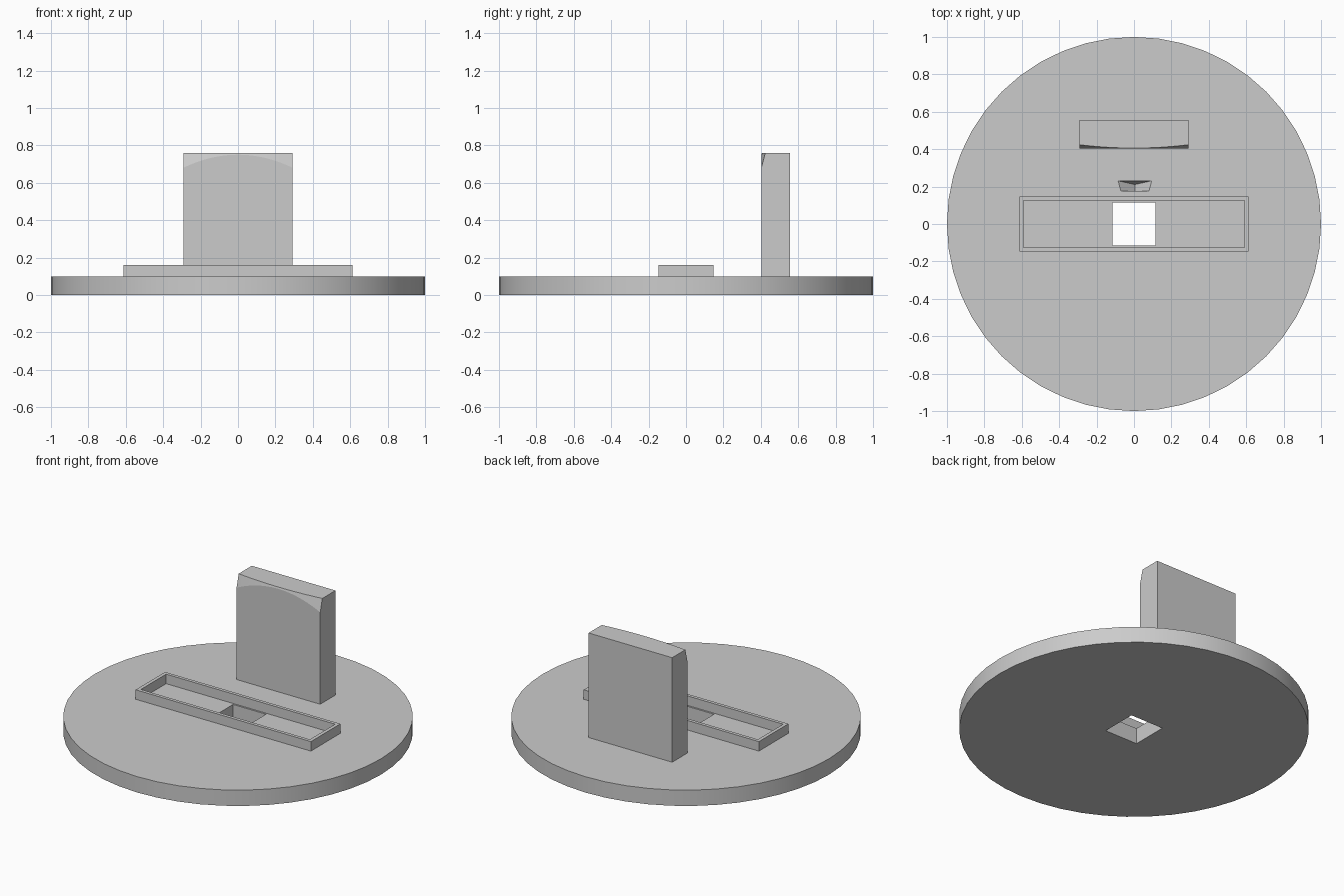
import bpy
import bmesh
from math import radians

default = bpy.data.objects.get("Cube")
if default:
    bpy.data.objects.remove(default, do_unlink=True)

grey = bpy.data.materials.new("light grey")
grey.use_nodes = True
grey.diffuse_color = (0.6, 0.6, 0.6, 1)
grey.node_tree.nodes["Principled BSDF"].inputs["Base Color"].default_value = (0.6, 0.6, 0.6, 1)


def finish(name, bm):
    """Turn a bmesh into a coloured object."""
    bmesh.ops.recalc_face_normals(bm, faces=bm.faces)
    mesh = bpy.data.meshes.new(name)
    bm.to_mesh(mesh)
    bm.free()
    mesh.materials.append(grey)
    obj = bpy.data.objects.new(name, mesh)
    bpy.context.collection.objects.link(obj)
    return obj


def box(name, half_x, half_y, low, high):
    bm = bmesh.new()
    bmesh.ops.create_cube(bm, size=1)
    bmesh.ops.scale(bm, vec=(2 * half_x, 2 * half_y, high - low), verts=bm.verts)
    bmesh.ops.translate(bm, vec=(0, 0, (low + high) / 2), verts=bm.verts)
    return finish(name, bm)


def select(obj):
    bpy.ops.object.select_all(action="DESELECT")
    obj.select_set(True)
    bpy.context.view_layer.objects.active = obj


def cut(obj, cutter):
    """Subtract the cutter, then discard it."""
    mod = obj.modifiers.new("cut", "BOOLEAN")
    mod.operation = "DIFFERENCE"
    mod.solver = "EXACT"
    mod.object = cutter
    select(obj)
    bpy.ops.object.modifier_apply(modifier=mod.name)
    bpy.data.objects.remove(cutter, do_unlink=True)


def smooth(obj):
    select(obj)
    bpy.ops.object.shade_smooth_by_angle(angle=radians(20))


# Round base plate
bm = bmesh.new()
bmesh.ops.create_cone(bm, cap_ends=True, segments=48, radius1=1, radius2=1, depth=0.1)
bmesh.ops.translate(bm, vec=(0, 0, 0.05), verts=bm.verts)
base = finish("base_plate", bm)

# Square hole through the plate
cut(base, box("hole_cutter", 0.115, 0.115, -0.1, 0.3))

# Small V-shaped notch behind the tray, as two triangular ends joined
bm = bmesh.new()
ends = []
for half, y_top, y_deep, depth in ((0.075, 0.176, 0.176, 0.062), (0.09, 0.231, 0.211, 0.07)):
    # the sides continue a little above the plate so the cut is clean
    rise = 1 + 0.01 / depth
    y_rise = y_deep + (y_top - y_deep) * rise
    ends.append([bm.verts.new(p) for p in (
        (0.005 - half * rise, y_rise, 0.11),
        (0.005 + half * rise, y_rise, 0.11),
        (0.005, y_deep, 0.1 - depth))])
front, back = ends
bm.faces.new(front)
bm.faces.new(back)
for i in range(3):
    j = (i + 1) % 3
    bm.faces.new((front[i], front[j], back[j], back[i]))
bmesh.ops.triangulate(bm, faces=bm.faces)
cut(base, finish("notch_cutter", bm))
smooth(base)

# Low rectangular tray rim, open in the middle
rim = box("tray_rim", 0.612, 0.147, 0.095, 0.16)
cut(rim, box("rim_cutter", 0.59, 0.126, 0, 0.3))

# Upright back rest: cross-sections along x with a bowed chamfer at the top
bm = bmesh.new()
sections = []
steps = 24
for i in range(steps + 1):
    t = 2 * i / steps - 1
    x = 0.292 * t
    sections.append([bm.verts.new((x, y, z)) for y, z in (
        (0.403, 0.095),
        (0.403, 0.75 - 0.07 * t * t),
        (0.406 + 0.018 * t * t, 0.76),
        (0.555, 0.76),
        (0.555, 0.095))])
for a, b in zip(sections, sections[1:]):
    for i in range(5):
        j = (i + 1) % 5
        bm.faces.new((a[i], a[j], b[j], b[i]))
bm.faces.new(sections[0])
bm.faces.new(sections[-1])
rest = finish("back_rest", bm)
select(rest)
bpy.ops.object.shade_smooth_by_angle(angle=radians(8))
